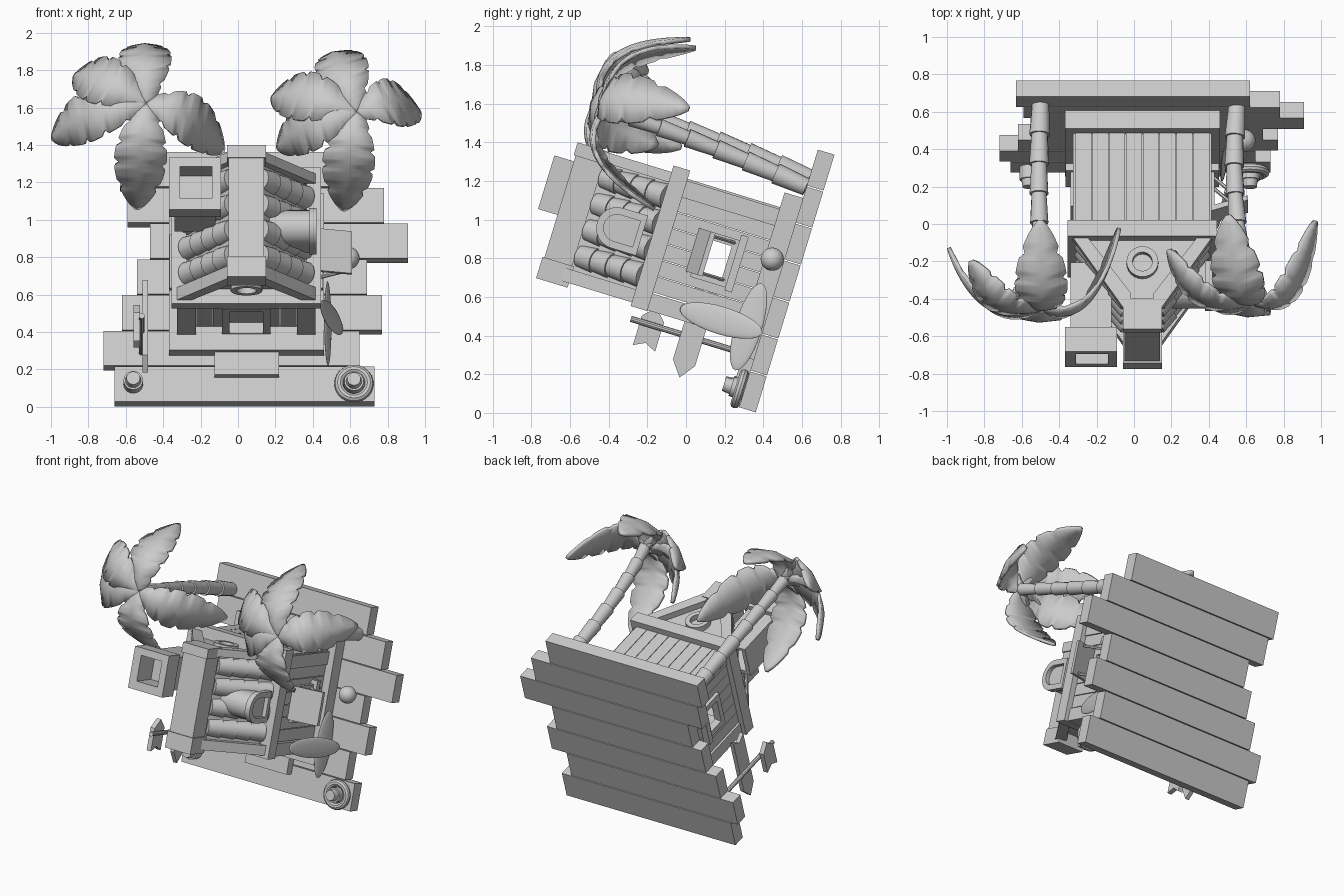
import bpy, bmesh, math
from mathutils import Matrix, Vector

if "Cube" in bpy.data.objects:
    bpy.data.objects.remove(bpy.data.objects["Cube"])

grey = bpy.data.materials.new("plain_grey")
grey.use_nodes = True
grey.diffuse_color = (0.6, 0.6, 0.6, 1)
grey.node_tree.nodes["Principled BSDF"].inputs["Base Color"].default_value = (0.6, 0.6, 0.6, 1)

# Everything is built upright (deck at height 0), then tipped as a whole
TILT = Matrix.Translation((0, 0.36, 0)) @ Matrix.Rotation(math.radians(73), 4, 'X')
CX = 0.045
parts = []


def finish(name, bm):
    bmesh.ops.recalc_face_normals(bm, faces=bm.faces)
    mesh = bpy.data.meshes.new(name)
    bm.to_mesh(mesh)
    bm.free()
    mesh.materials.append(grey)
    ob = bpy.data.objects.new(name, mesh)
    bpy.context.collection.objects.link(ob)
    ob.matrix_world = TILT
    parts.append(ob)
    return ob


def place(axis, p, t):
    a, b = p
    return {'x': (t, a, b), 'y': (a, t, b), 'z': (a, b, t)}[axis]


def prism(name, pts, axis, a, b):
    bm = bmesh.new()
    lo, hi = [[bm.verts.new(place(axis, p, t)) for p in pts] for t in (a, b)]
    bm.faces.new(lo)
    bm.faces.new(hi)
    for i in range(len(pts)):
        bm.faces.new((lo[i - 1], lo[i], hi[i], hi[i - 1]))
    return finish(name, bm)


def frame(name, outer, inner, axis, a, b):
    bm = bmesh.new()
    loops = [[bm.verts.new(place(axis, p, t)) for p in pts]
             for pts, t in ((outer, a), (outer, b), (inner, b), (inner, a))]
    for k in range(4):
        p, q = loops[k - 1], loops[k]
        for i in range(len(outer)):
            bm.faces.new((p[i - 1], p[i], q[i], q[i - 1]))
    return finish(name, bm)


def rect(a0, a1, b0, b1):
    return [(a0, b0), (a1, b0), (a1, b1), (a0, b1)]


def box(name, x0, x1, y0, y1, z0, z1):
    return prism(name, rect(x0, x1, y0, y1), 'z', z0, z1)


def circle(cx, cy, r, n=24):
    return [(cx + r * math.cos(math.tau * i / n), cy + r * math.sin(math.tau * i / n)) for i in range(n)]


def arch(cy, base, half, spring):
    top = [(cy + half * math.cos(math.pi * i / 12), spring + half * math.sin(math.pi * i / 12)) for i in range(13)]
    return [(cy - half, base), (cy + half, base)] + top


def rods(name, points, radii, sides=14):
    """Chain of tapered rods; radii gives (start, end) of each one."""
    bm = bmesh.new()
    for p, q, (r0, r1) in zip(points, points[1:], radii):
        p, q = Vector(p), Vector(q)
        rot = (q - p).to_track_quat('Z', 'Y').to_matrix().to_4x4()
        bmesh.ops.create_cone(bm, cap_ends=True, segments=sides, radius1=r0, radius2=r1,
                              depth=(q - p).length, matrix=Matrix.Translation((p + q) / 2) @ rot)
    return finish(name, bm)


def ball(name, matrix):
    bm = bmesh.new()
    bmesh.ops.create_uvsphere(bm, u_segments=24, v_segments=14, radius=1, matrix=matrix)
    return finish(name, bm)


# Deck planks, front to back
ends = [(-.66, .73), (-.72, .65), (-.62, .77), (-.54, .69), (-.47, .91), (-.59, .78), (-.63, .62)]
for i, (x0, x1) in enumerate(ends):
    box("deck_plank", x0, x1, i * .2 + .003, i * .2 + .197, 0, .09)
box("floor_slab", CX - .415, CX + .415, .26, 1.135, .09, .19)
box("front_step", CX - .17, CX + .175, .136, .27, .09, .15)

# Walls of upright planks; the side walls have an open window
pitch = .087
for side in (-1, 1):
    xs = sorted((CX + side * .33, CX + side * .36))
    for i in range(7):
        y0, y1 = .44 + i * pitch + .002, .44 + (i + 1) * pitch - .002
        for z0, z1 in ([(.19, .37), (.49, .69)] if i in (2, 3) else [(.19, .69)]):
            box("side_wall_plank", *xs, y0, y1, z0, z1)
    out = sorted((CX + side * .35, CX + side * .385))
    frame("window_frame", rect(.575, .83, .335, .53), rect(.614, .789, .37, .49), 'x', *out)
    box("window_sill", *sorted((CX + side * .35, CX + side * .41)), .56, .86, .30, .34)
    for y0 in (.345, .955):
        box("corner_post", *sorted((CX + side * .27, CX + side * .37)), y0, y0 + .09, .19, .69)
box("back_wall_backing", CX - .34, CX + .34, 1.005, 1.038, .19, .69)
for i in range(8):
    x0 = CX - .36 + i * .09
    box("back_wall_plank", x0 + .002, x0 + .088, 1.025, 1.055, .19, .69)
    if i not in (3, 4):
        box("front_wall_plank", x0 + .002, x0 + .088, .39, .43, .19, .69)

# Door
box("door_leaf", CX - .1, CX + .1, .41, .43, .19, .62)
frame("door_frame", rect(CX - .13, CX + .13, .19, .64), rect(CX - .09, CX + .09, .2, .59), 'y', .35, .42)

# Awning propped open on the left window
prism("awning", [(.40, .53), (.61, .47), (.61, .495), (.40, .56)], 'y', .595, .83)
for y in (.61, .81):
    rods("awning_strut", [(.41, y, .35), (.56, y, .48)], [(.01, .01)], 6)

# Eave beams, gables and their trim
frame("eave_beam", rect(CX - .4, CX + .4, .34, 1.10), rect(CX - .32, CX + .32, .42, 1.02), 'z', .69, .78)
prism("roof_core", [(CX - .31, .77), (CX + .31, .77), (CX + .07, 1.14), (CX - .07, 1.14)], 'y', .42, 1.02)
for y0, y1 in ((.36, .43), (1.01, 1.065)):
    for side in (-1, 1):
        prism("gable_trim", [(CX + side * o, z) for o, z in ((.37, .78), (.29, .78), (.06, 1.09), (.06, 1.18), (.095, 1.18))],
              'y', y0, y1)
for y0, y1 in ((.37, .43), (1.01, 1.06)):
    frame("gable_porthole", circle(CX, .91, .085), circle(CX, .91, .053), 'y', y0, y1)

# Roof logs in tapered sections
for side in (-1, 1):
    for i in range(4):
        y = .51 + i * .142
        line = [(CX + side * (.07 + .24 * t / 4), y, 1.10 - .34 * t / 4) for t in range(5)]
        rods("roof_log", line, [(.06, .068)] * 4)

# Ridge beam with end bands
box("ridge_beam", CX - .095, CX + .095, .36, 1.05, 1.13, 1.28)
for y0, y1 in ((.335, .45), (1.0, 1.07)):
    box("ridge_band", CX - .104, CX + .104, y0, y1, 1.12, 1.29)

# Chimney
frame("chimney_stack", rect(-.34, -.12, .71, .94), rect(-.31, -.14, .74, .92), 'z', .88, 1.27)
frame("chimney_cap", rect(-.37, -.09, .68, .97), rect(-.31, -.14, .74, .92), 'z', 1.25, 1.385)
box("chimney_floor", -.32, -.13, .73, .93, 1.19, 1.21)

# Arched dormer on the left slope
prism("dormer_body", arch(.705, .83, .095, .965), 'x', .15, .39)
frame("dormer_rim", arch(.705, .83, .108, .965), arch(.705, .86, .07, .965), 'x', .38, .42)


# Palms: segmented trunk and notched fronds
def curve(p0, p1, p2, t):
    return p0 * (1 - t) ** 2 + p1 * 2 * t * (1 - t) + p2 * t * t


def frond(crown, dx, dy, drop, half=.14):
    radial = Vector((dx, dy, 0))
    side = radial.cross(Vector((0, 0, 1))).normalized()
    ctrl, tip = crown + radial * .68 + Vector((0, 0, .13)), crown + radial - Vector((0, 0, drop))
    bm = bmesh.new()
    rows, n = [], 24
    for i in range(n + 1):
        t = i / n
        w = half * math.sin(math.pi * (.04 + .96 * t ** 1.12)) ** .62 if i < n else .01
        if i % 5 == 4 and i < n - 1:
            w *= .8
        mid = curve(crown, ctrl, tip, t)
        along = (curve(crown, ctrl, tip, t + .01) - mid).normalized()
        up = side.cross(along)
        edge = along * w * .15 - up * w * .15
        rows.append([bm.verts.new(p) for p in (mid - side * w + edge, mid, mid + side * w + edge)])
    for a, b in zip(rows, rows[1:]):
        for k in (0, 1):
            bm.faces.new((a[k], a[k + 1], b[k + 1], b[k]))
    ob = finish("palm_frond", bm)
    mod = ob.modifiers.new("thickness", 'SOLIDIFY')
    mod.thickness = .022
    mod.offset = 0


def palm(base, bend, crown, fronds):
    base, bend, crown = Vector(base), Vector(bend), Vector(crown)
    n = 7
    line = [curve(base, bend, crown, i / n) for i in range(n + 1)]
    rods("palm_trunk", line, [(.046 - .002 * i, .055 - .002 * i) for i in range(n)])
    for f in fronds:
        frond(crown, *f)


palm((-.5, 1.245, .09), (-.52, 1.31, .7), (-.49, 1.31, 1.25),
     [(-.01, .44, .36), (-.38, .22, .2), (-.5, -.08, .36), (-.05, -.45, .43), (.41, -.11, .48)])
palm((.55, 1.195, .09), (.5, 1.27, .7), (.635, 1.275, 1.21),
     [(-.13, .44, .36), (.335, .13, .42), (-.45, .16, .25), (-.42, -.1, .32), (-.07, -.42, .4)])

# Bollards, life ring and ball on the deck
for x, y in ((-.56, .1), (.62, .095)):
    rods("bollard", [(x, y, .08), (x, y, .16), (x, y, .2)], [(.052, .052), (.042, .036)], 20)
bm = bmesh.new()
ring = []
for i in range(28):
    a = math.tau * i / 28
    ring.append([bm.verts.new((.62 + r * math.cos(a), .095 + r * math.sin(a), z))
                 for r, z in circle(.08, .115, .025, 10)])
for i in range(28):
    for k in range(10):
        bm.faces.new((ring[i - 1][k - 1], ring[i][k - 1], ring[i][k], ring[i - 1][k]))
finish("life_ring", bm)
ball("coconut", Matrix.Translation((.59, .786, .15)) @ Matrix.Scale(.06, 4))

# Surfboards leaning on the left wall
ball("leaning_surfboard", Matrix.Translation((.5, .405, .31)) @ Matrix.Rotation(math.radians(-15), 4, 'Y')
     @ Matrix.Diagonal((.013, .072, .23, 1)))
ball("resting_surfboard", Matrix.Translation((.48, .415, .165)) @ Matrix.Rotation(math.radians(-12), 4, 'Y')
     @ Matrix.Diagonal((.013, .235, .072, 1)))

# Signpost with two arrow boards
rods("sign_post", [(-.515, .277, .08), (-.515, .277, .76)], [(.016, .016)], 10)
prism("long_sign", [(.06, .43), (.14, .37), (.56, .37), (.52, .43), (.56, .49), (.14, .49)], 'x', -.51, -.48)
prism("short_sign", [(.15, .59), (.18, .65), (.15, .71), (.31, .71), (.37, .65), (.31, .59)], 'x', -.56, -.525)

# Smooth the rounded parts, keep edges sharp
for ob in parts:
    ob.select_set(True)
bpy.context.view_layer.objects.active = parts[0]
bpy.ops.object.shade_smooth_by_angle(angle=math.radians(35))
